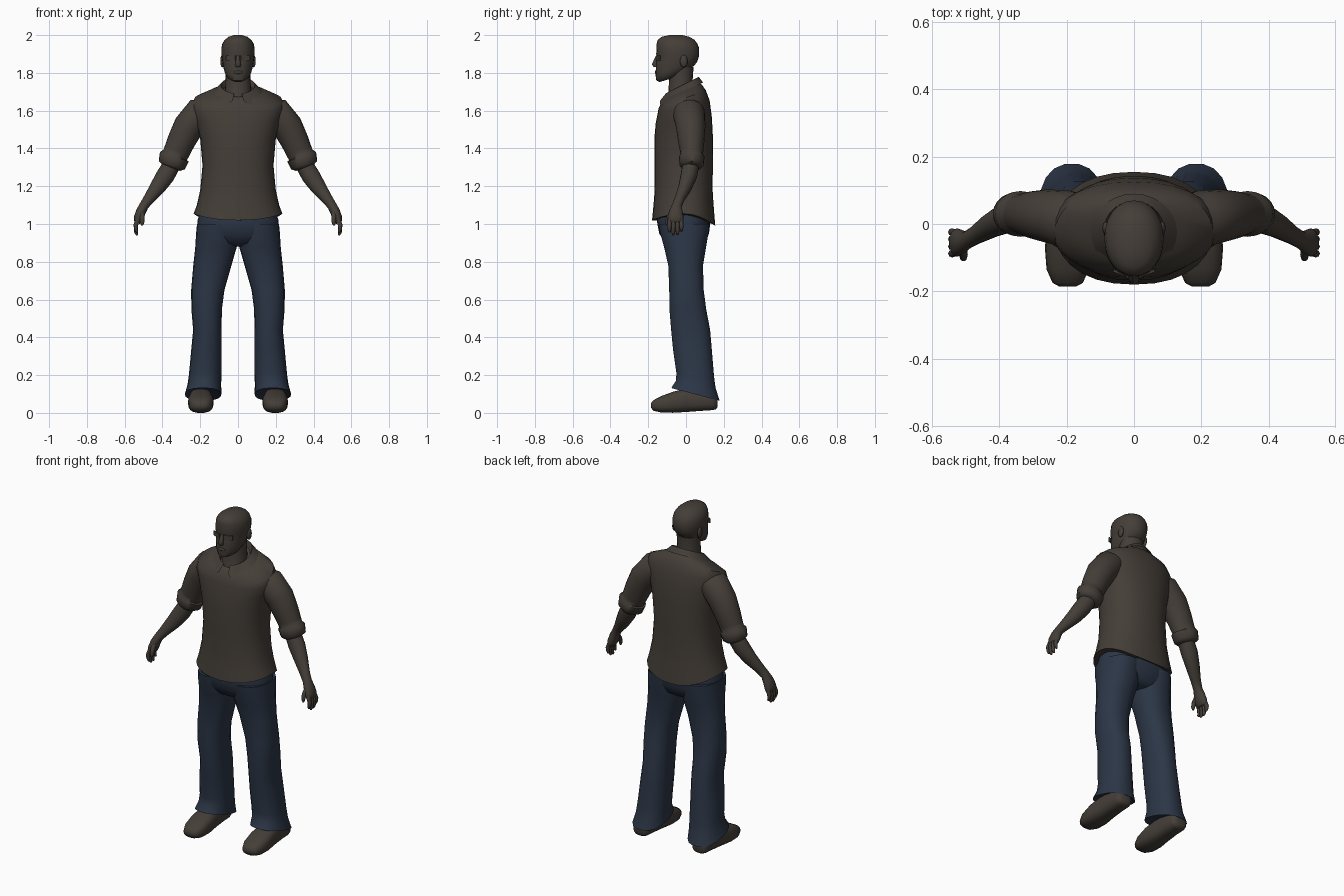
import bpy, bmesh, math
from mathutils import Vector


def material(name, rgb):
    m = bpy.data.materials.new(name)
    m.diffuse_color = (*rgb, 1)
    return m


BROWN = material("dark brown", (0.058, 0.048, 0.039))
NAVY = material("navy denim", (0.025, 0.037, 0.062))


def finish(name, bm, mat, mirror, angle=50):
    bmesh.ops.recalc_face_normals(bm, faces=bm.faces)
    me = bpy.data.meshes.new(name)
    bm.to_mesh(me)
    bm.free()
    me.materials.append(mat)
    me.shade_smooth()
    me.set_sharp_from_angle(angle=math.radians(angle))
    ob = bpy.data.objects.new(name, me)
    bpy.context.collection.objects.link(ob)
    if mirror:
        ob.modifiers.new("Mirror", 'MIRROR')
    return ob


def loft(name, rings, mat, n=20, axis=None, ref=(0, 1, 0), p=2.0,
         mirror=False, tweak=None, caps=True):
    """Skin through oval rings (x, y, z, ru, rv, tilt); axis fixes their facing."""
    bm = bmesh.new()
    loops = []
    spow = lambda c: math.copysign(abs(c) ** (2 / p), c)
    for i, r in enumerate(rings):
        c = Vector(r[:3])
        tilt = r[5] if len(r) > 5 else 0
        a = Vector(rings[max(i - 1, 0)][:3])
        b = Vector(rings[min(i + 1, len(rings) - 1)][:3])
        t = Vector(axis) if axis else (b - a).normalized()
        v = Vector(ref)
        v = (v - t * v.dot(t)).normalized()
        u = v.cross(t)
        loop = []
        for k in range(n):
            ang = 2 * math.pi * k / n
            du, dv = spow(math.cos(ang)) * r[3], spow(math.sin(ang)) * r[4]
            co = c + u * du + v * dv + Vector((0, 0, tilt * dv))
            loop.append(bm.verts.new(tweak(i, co) if tweak else co))
        loops.append(loop)
    for lo, hi in zip(loops, loops[1:]):
        for k in range(n):
            j = (k + 1) % n
            bm.faces.new((lo[k], lo[j], hi[j], hi[k]))
    if caps:
        bm.faces.new(loops[0])
        bm.faces.new(loops[-1])
    return finish(name, bm, mat, mirror)


def band(z, yf, yb, rx, tilt=0, cx=0):
    """Level ring given by its front and back y."""
    return (cx, (yf + yb) / 2, z, rx, (yb - yf) / 2, tilt)


def ball(name, loc, size, mat, mirror=False):
    bm = bmesh.new()
    bmesh.ops.create_uvsphere(bm, u_segments=14, v_segments=8, radius=1)
    for v in bm.verts:
        v.co = Vector(a * b for a, b in zip(v.co, size)) + Vector(loc)
    return finish(name, bm, mat, mirror)


UP = (0, 0, 1)

# Shirt body, with a hem that rises at the sides
def hem(i, co):
    if i == 0:
        f = (co.y + 0.012) / 0.167
        co.z = 1.055 - (0.035 if f < 0 else 0.065) * f * f
    return co


loft("shirt", [
    band(1.03, -.18, .155, .235), band(1.10, -.172, .146, .218),
    band(1.18, -.166, .141, .2), band(1.31, -.168, .142, .188),
    band(1.45, -.168, .143, .2), band(1.55, -.16, .137, .225, .1),
    band(1.62, -.15, .125, .245, .25), band(1.66, -.145, .105, .232, .38),
    band(1.695, -.125, .085, .15, .4), band(1.71, -.105, .065, .1, .45),
], BROWN, n=28, axis=UP, p=2.25, tweak=hem)

# Collar, open at the front with drooping points
def collar_points(i, co):
    if i == 0 and co.y < -.09 and abs(co.x) > .03:
        co.z -= .025
        co.y -= .01
    return co


collar = loft("collar", [
    band(1.70, -.14, .09, .128, .42), band(1.735, -.108, .068, .09, .5),
    band(1.70, -.10, .055, .075, .5),
], BROWN, n=28, axis=UP, tweak=collar_points, caps=False)
bm = bmesh.new()
bm.from_mesh(collar.data)
gap = [f for f in bm.faces
       if abs(f.calc_center_median().x) < .022 and f.calc_center_median().y < -.07]
bmesh.ops.delete(bm, geom=gap, context='FACES')
bm.to_mesh(collar.data)
bm.free()

# Sleeves ending in rolled cuffs
loft("sleeve", [
    (.13, .005, 1.615, .055, .07), (.2, .015, 1.588, .085, .085),
    (.262, .025, 1.515, .081, .078), (.30, .028, 1.44, .074, .07),
    (.322, .03, 1.388, .07, .062), (.333, .03, 1.365, .068, .06),
    (.337, .03, 1.356, .08, .068), (.350, .03, 1.312, .073, .064),
    (.355, .03, 1.298, .05, .05),
], BROWN, mirror=True)

# Forearms and palms
loft("forearm", [
    (.335, .03, 1.34, .045, .045), (.385, .015, 1.255, .049, .044),
    (.425, -.005, 1.195, .042, .036), (.47, -.033, 1.135, .03, .027),
    (.497, -.048, 1.098, .025, .026), (.513, -.053, 1.068, .026, .036),
    (.525, -.055, 1.035, .026, .042), (.53, -.055, 1.012, .02, .04),
    (.532, -.055, 1.003, .012, .033),
], BROWN, n=16, mirror=True)

# Fingers and thumb
for i, (y, tip) in enumerate([(-.088, .955), (-.067, .94), (-.045, .942), (-.024, .96)]):
    loft(f"finger_{i + 1}", [
        (.529, y * .9 - .006, 1.03, .012, .011), (.541, y, .995, .012, .0115),
        (.54, y, tip + .018, .010, .010), (.535, y, tip + .004, .007, .007),
        (.533, y, tip, .003, .003),
    ], BROWN, n=8, mirror=True)
loft("thumb", [
    (.51, -.07, 1.065, .014, .014), (.507, -.092, 1.035, .013, .013),
    (.507, -.1, 1.008, .011, .011), (.508, -.1, .992, .005, .005),
], BROWN, n=8, mirror=True)

# Trousers: hips and flared legs
loft("trouser_hips", [
    band(1.10, -.14, .115, .19), band(1.02, -.155, .13, .214),
    band(.95, -.142, .122, .218), band(.90, -.11, .1, .17),
    band(.88, -.06, .07, .08),
], NAVY, n=24, axis=UP, p=2.3)
loft("trouser_leg", [
    band(1.0, -.145, .125, .105, 0, .112), band(.95, -.138, .12, .109, 0, .113),
    band(.88, -.118, .108, .11, 0, .116), band(.78, -.095, .091, .101, 0, .136),
    band(.65, -.09, .095, .088, 0, .16), band(.55, -.089, .108, .081, 0, .166),
    band(.44, -.08, .129, .075, 0, .1625), band(.335, -.07, .138, .08, 0, .1675),
    band(.2, -.052, .15, .086, -.1, .174), band(.15, -.055, .158, .089, -.18, .178),
    band(.098, -.08, .18, .097, -.26, .185), band(.11, -.05, .15, .075, -.26, .185),
], NAVY, n=18, axis=UP, p=2.3, mirror=True)

# Shoes, lofted from toe to heel: y, sole height, top height, half width
shoe = [(-.186, .03, .05, .025), (-.175, .012, .066, .045), (-.135, .002, .088, .063),
        (-.07, 0, .112, .068), (0, .004, .13, .06), (.08, .01, .13, .055),
        (.14, .014, .12, .054), (.158, .018, .1, .045), (.166, .03, .08, .03)]
loft("shoe", [(.197, y, (lo + hi) / 2, w, (hi - lo) / 2) for y, lo, hi, w in shoe],
     BROWN, n=18, axis=(0, 1, 0), ref=UP, p=2.7, mirror=True)

# Neck and head
loft("neck", [
    band(1.62, -.12, .05, .075), band(1.70, -.093, .04, .07),
    band(1.76, -.09, .035, .066), band(1.83, -.09, .04, .066),
], BROWN, axis=UP)
loft("head", [
    band(1.765, -.14, -.05, .035, .3), band(1.778, -.157, -.01, .056, .25),
    band(1.805, -.161, .025, .071, .2), band(1.83, -.16, .045, .078, .1),
    band(1.86, -.158, .06, .083), band(1.882, -.153, .067, .086),
    band(1.90, -.158, .07, .088), band(1.93, -.155, .07, .088),
    band(1.955, -.155, .06, .083), band(1.975, -.15, .045, .07),
    band(1.991, -.128, .018, .05), band(2.0, -.09, -.02, .022),
], BROWN, n=24, axis=UP, p=2.1)

# Face details
loft("nose", [
    (0, -.15, 1.892, .009, .009), (0, -.157, 1.868, .011, .014),
    (0, -.163, 1.845, .015, .018), (0, -.158, 1.832, .014, .014),
], BROWN, n=10, axis=UP)
ball("lips", (0, -.157, 1.803), (.026, .008, .009), BROWN)
ball("ear", (.084, -.012, 1.862), (.01, .02, .033), BROWN, True)

# Glasses plates
bm = bmesh.new()
bmesh.ops.create_cube(bm, size=1)
turn = math.radians(20)
for v in bm.verts:
    x, y = v.co.x * .05, v.co.y * .008
    v.co = (.038 + x * math.cos(turn) - y * math.sin(turn),
            -.147 + x * math.sin(turn) + y * math.cos(turn), 1.879 + v.co.z * .027)
finish("glasses_lens", bm, BROWN, True, 30)
